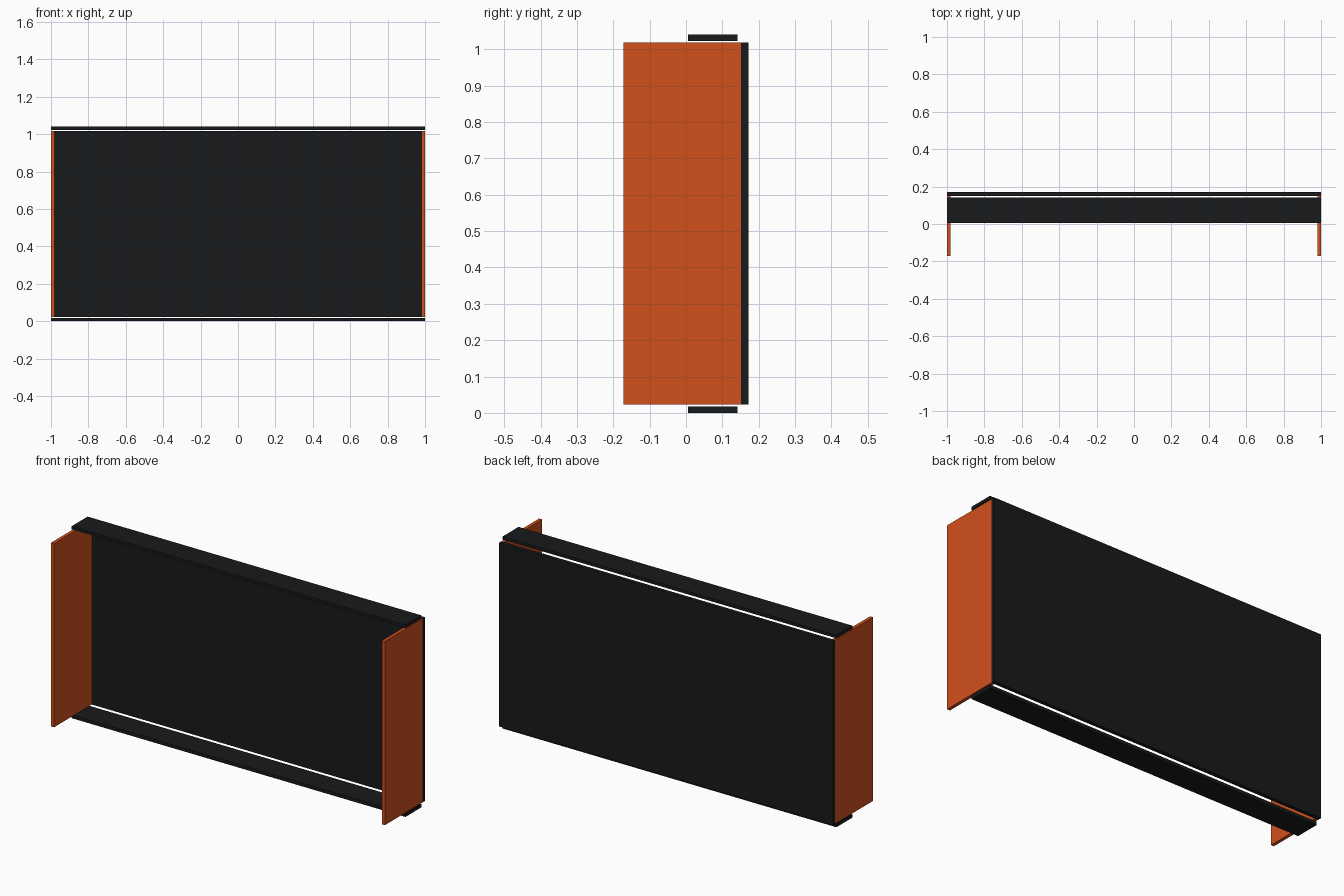
import bpy

if "Cube" in bpy.data.objects:
    bpy.data.objects.remove(bpy.data.objects["Cube"])


def material(name, color):
    m = bpy.data.materials.new(name)
    m.diffuse_color = color
    m.use_nodes = True
    m.node_tree.nodes["Principled BSDF"].inputs["Base Color"].default_value = m.diffuse_color
    return m


black = material("black_board", (0.009, 0.010, 0.011, 1))
orange = material("orange_board", (0.65, 0.08, 0.012, 1))


def board(name, lo, hi, mat):
    """Box spanning two opposite corners."""
    bpy.ops.mesh.primitive_cube_add(size=1, location=[(a + b) / 2 for a, b in zip(lo, hi)])
    ob = bpy.context.object
    ob.name = name
    ob.scale = [b - a for a, b in zip(lo, hi)]
    bpy.ops.object.transform_apply(location=False, rotation=False, scale=True)
    ob.data.materials.append(mat)


T = 0.018             # board thickness
Z0, Z1 = 0.023, 1.018  # height range of back and sides
H = 1.04              # overall height

# Back panel, full width
board("back_panel", (-1, 0.151, Z0), (1, 0.172, Z1), black)

# Side panels in front of the back
board("left_side", (-1, -0.172, Z0), (-1 + T, 0.151, Z1), orange)
board("right_side", (1 - T, -0.172, Z0), (1, 0.151, Z1), orange)

# Narrow top and bottom boards, set off by a small gap
board("bottom_board", (-1, 0.005, 0), (1, 0.141, T), black)
board("top_board", (-1, 0.005, H - T + 0.001), (1, 0.141, H), black)
